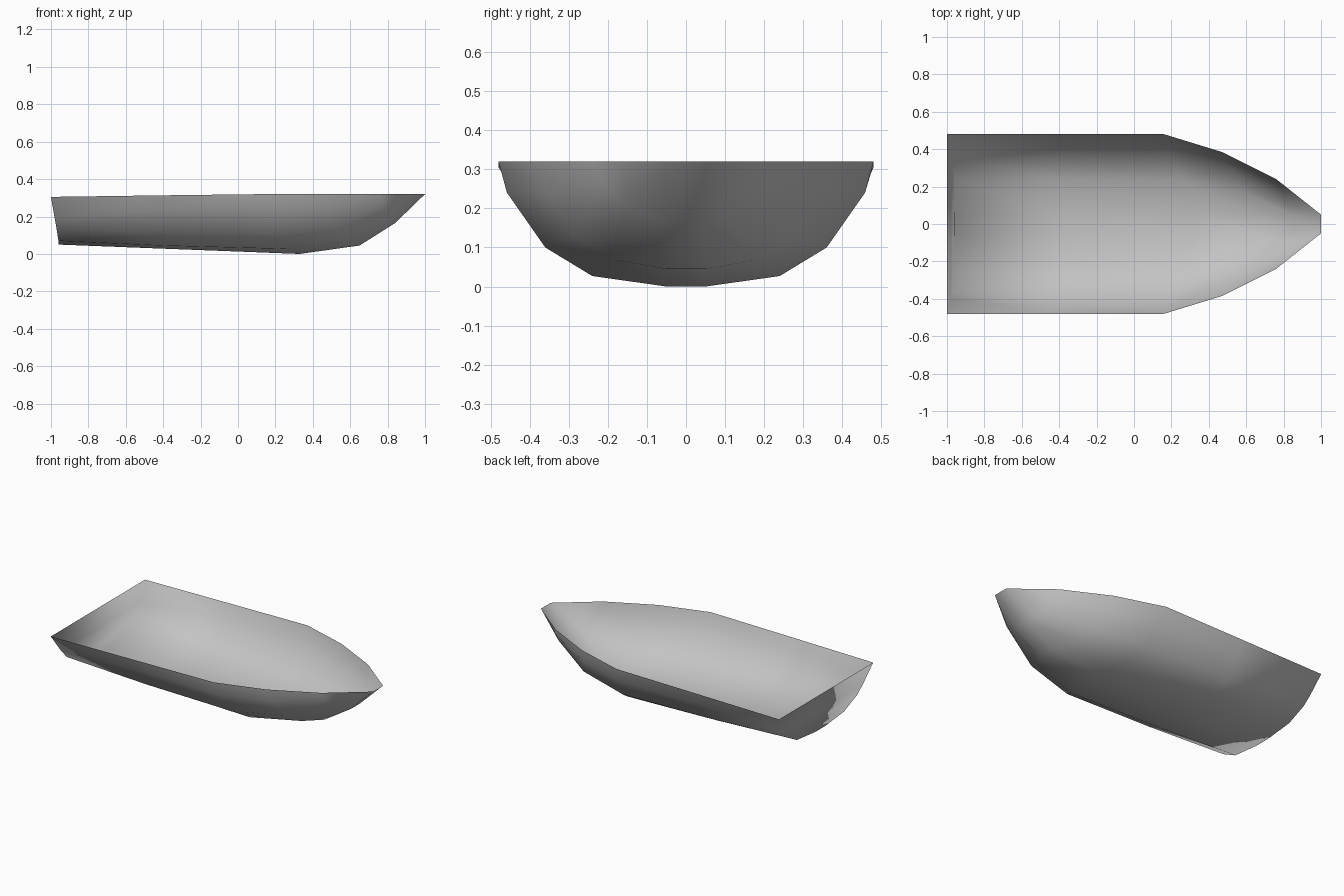
import bpy
import bmesh

default_cube = bpy.data.objects.get("Cube")
if default_cube:
    bpy.data.objects.remove(default_cube, do_unlink=True)

KEEL_HALF = 0.05      # half width of the flat keel strip
SHEER = 0.32          # height of the gunwale


def make_material(name, grey):
    """Plain matte material with one flat colour."""
    colour = (grey, grey, grey, 1.0)
    material = bpy.data.materials.new(name)
    material.use_nodes = True
    material.diffuse_color = colour
    shader = material.node_tree.nodes["Principled BSDF"]
    shader.inputs["Base Color"].default_value = colour
    shader.inputs["Roughness"].default_value = 0.7
    return material


# Half ribs from gunwale down to the keel edge, stern first: (x, half width, z)
ribs = [
    # stern
    [(-1, .48, .305), (-.98, .405, .19), (-.97, .36, .135),
     (-.96, .24, .07), (-.96, KEEL_HALF, .05)],
    # middle of the body
    [(-.42, .48, .313), (-.41, .445, .23), (-.4, .36, .11),
     (-.39, .24, .044), (-.37, KEEL_HALF, .027)],
    # shoulder, where the sides begin to taper
    [(.16, .48, SHEER), (.17, .458, .24), (.2, .36, .1),
     (.25, .24, .027), (.33, KEEL_HALF, 0)],
    # forward body
    [(.47, .385, SHEER), (.49, .36, .24), (.53, .285, .13),
     (.58, .18, .068), (.65, KEEL_HALF, .045)],
    # bow
    [(.76, .24, SHEER), (.775, .215, .27), (.795, .165, .215),
     (.82, .105, .18), (.84, KEEL_HALF, .165)],
    # stem head, all points meet at the gunwale
    [(1, KEEL_HALF, SHEER)] * 5,
]


def mirrored_rib(half):
    """Full rib across the boat, from the back gunwale to the front one."""
    return half + [(x, -y, z) for x, y, z in reversed(half)]


def build_hull(name, material):
    bm = bmesh.new()
    rows = [[bm.verts.new(p) for p in mirrored_rib(half)] for half in ribs]

    # Planking between neighbouring ribs
    for aft, fore in zip(rows, rows[1:]):
        for i in range(len(aft) - 1):
            bm.faces.new((aft[i], aft[i + 1], fore[i + 1], fore[i]))

    # Transom, in strips between the two mirrored sides of the stern
    stern = rows[0]
    last = len(stern) - 1
    for i in range(len(stern) // 2 - 1):
        bm.faces.new((stern[i], stern[last - i],
                      stern[last - i - 1], stern[i + 1]))

    # Close the pointed stem and face every plank outward
    bmesh.ops.remove_doubles(bm, verts=bm.verts[:], dist=0.0005)
    bmesh.ops.recalc_face_normals(bm, faces=bm.faces[:])
    bm.faces.ensure_lookup_table()
    lowest = min(bm.faces, key=lambda f: f.calc_center_median().z)
    if lowest.normal.z > 0:
        bmesh.ops.reverse_faces(bm, faces=bm.faces[:])

    # One soft surface, with the transom blended into the sides
    for face in bm.faces:
        face.smooth = True

    mesh = bpy.data.meshes.new(name)
    bm.to_mesh(mesh)
    bm.free()
    mesh.materials.append(material)
    hull = bpy.data.objects.new(name, mesh)
    bpy.context.scene.collection.objects.link(hull)
    return hull


build_hull("boat_hull", make_material("hull_grey", 0.55))
